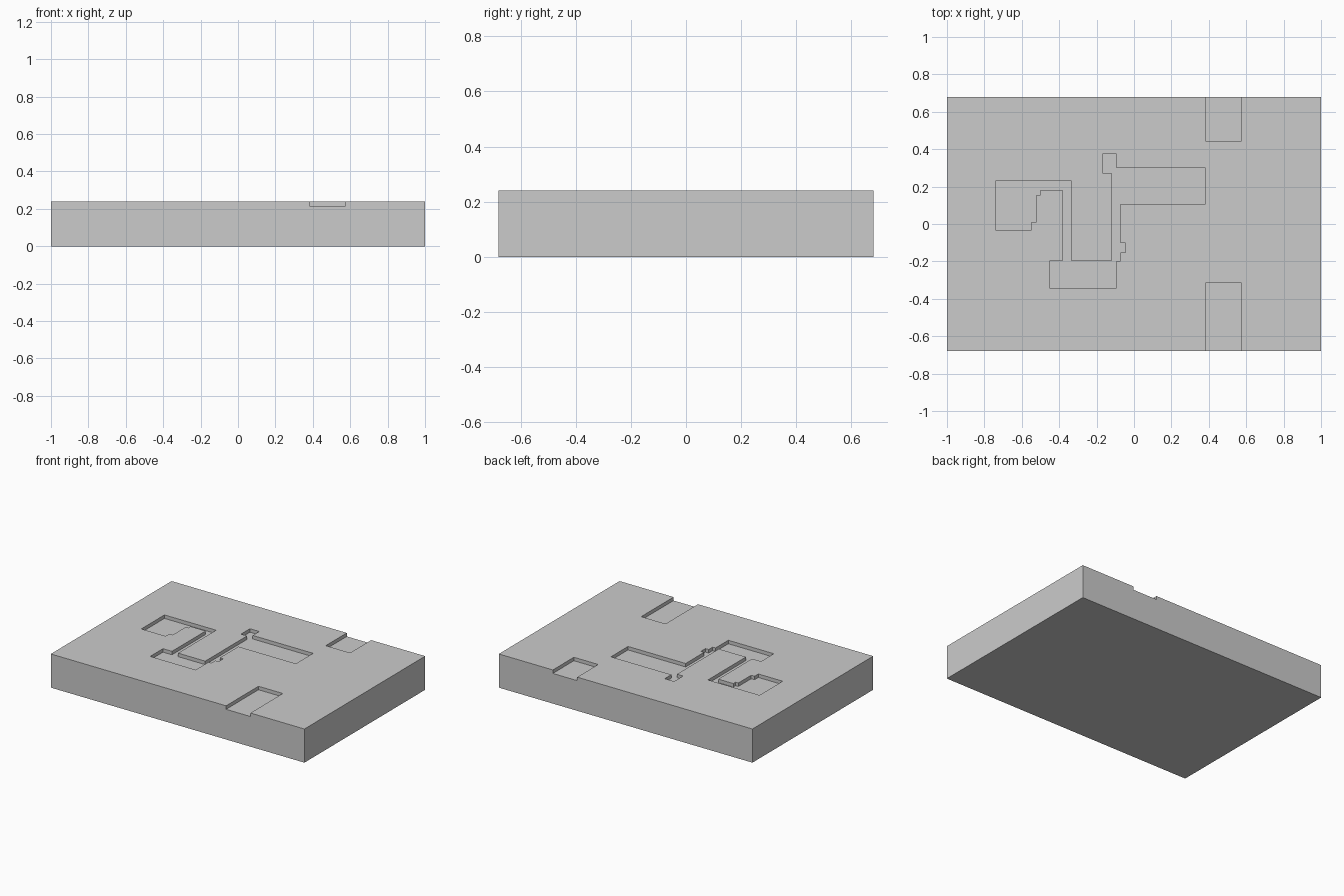
import bpy, bmesh

if "Cube" in bpy.data.objects:
    bpy.data.objects.remove(bpy.data.objects["Cube"])

TOP, FLOOR = 0.24, 0.215


def prism(name, outline, z0, z1):
    """Extrude a flat outline between two heights."""
    bm = bmesh.new()
    face = bm.faces.new([bm.verts.new((x, y, z0)) for x, y in outline])
    ext = bmesh.ops.extrude_face_region(bm, geom=[face])
    verts = [v for v in ext["geom"] if isinstance(v, bmesh.types.BMVert)]
    bmesh.ops.translate(bm, verts=verts, vec=(0, 0, z1 - z0))
    bmesh.ops.recalc_face_normals(bm, faces=bm.faces)
    mesh = bpy.data.meshes.new(name)
    bm.to_mesh(mesh)
    bm.free()
    ob = bpy.data.objects.new(name, mesh)
    bpy.context.collection.objects.link(ob)
    return ob


def rect(x0, x1, y0, y1):
    return [(x0, y0), (x1, y0), (x1, y1), (x0, y1)]


# Solid slab
slab = prism("slab", rect(-1, 1, -0.68, 0.68), 0, TOP)

# Winding recess in the top face
channel = [
    (-0.741, 0.23), (-0.334, 0.23), (-0.334, -0.198), (-0.12, -0.198),
    (-0.12, 0.273), (-0.168, 0.273), (-0.168, 0.374), (-0.094, 0.374),
    (-0.094, 0.30), (0.382, 0.30), (0.382, 0.107), (-0.072, 0.107),
    (-0.072, -0.102), (-0.046, -0.102), (-0.046, -0.153), (-0.072, -0.153),
    (-0.072, -0.198), (-0.094, -0.198), (-0.094, -0.342), (-0.453, -0.342),
    (-0.453, -0.198), (-0.382, -0.198), (-0.382, 0.182), (-0.501, 0.182),
    (-0.501, 0.156), (-0.522, 0.156), (-0.522, 0.012), (-0.549, 0.012),
    (-0.549, -0.031), (-0.741, -0.031),
]

# Recess plus the two notches open to the front and back edges
cuts = {
    "channel_cutter": channel,
    "front_notch_cutter": rect(0.382, 0.574, -0.8, -0.315),
    "back_notch_cutter": rect(0.382, 0.574, 0.443, 0.8),
}
bpy.context.view_layer.objects.active = slab
for name, outline in cuts.items():
    cutter = prism(name, outline, FLOOR, TOP + 0.1)
    mod = slab.modifiers.new(name, "BOOLEAN")
    mod.operation = "DIFFERENCE"
    mod.solver = "EXACT"
    mod.object = cutter
    bpy.ops.object.modifier_apply(modifier=mod.name)
    bpy.data.objects.remove(cutter)
